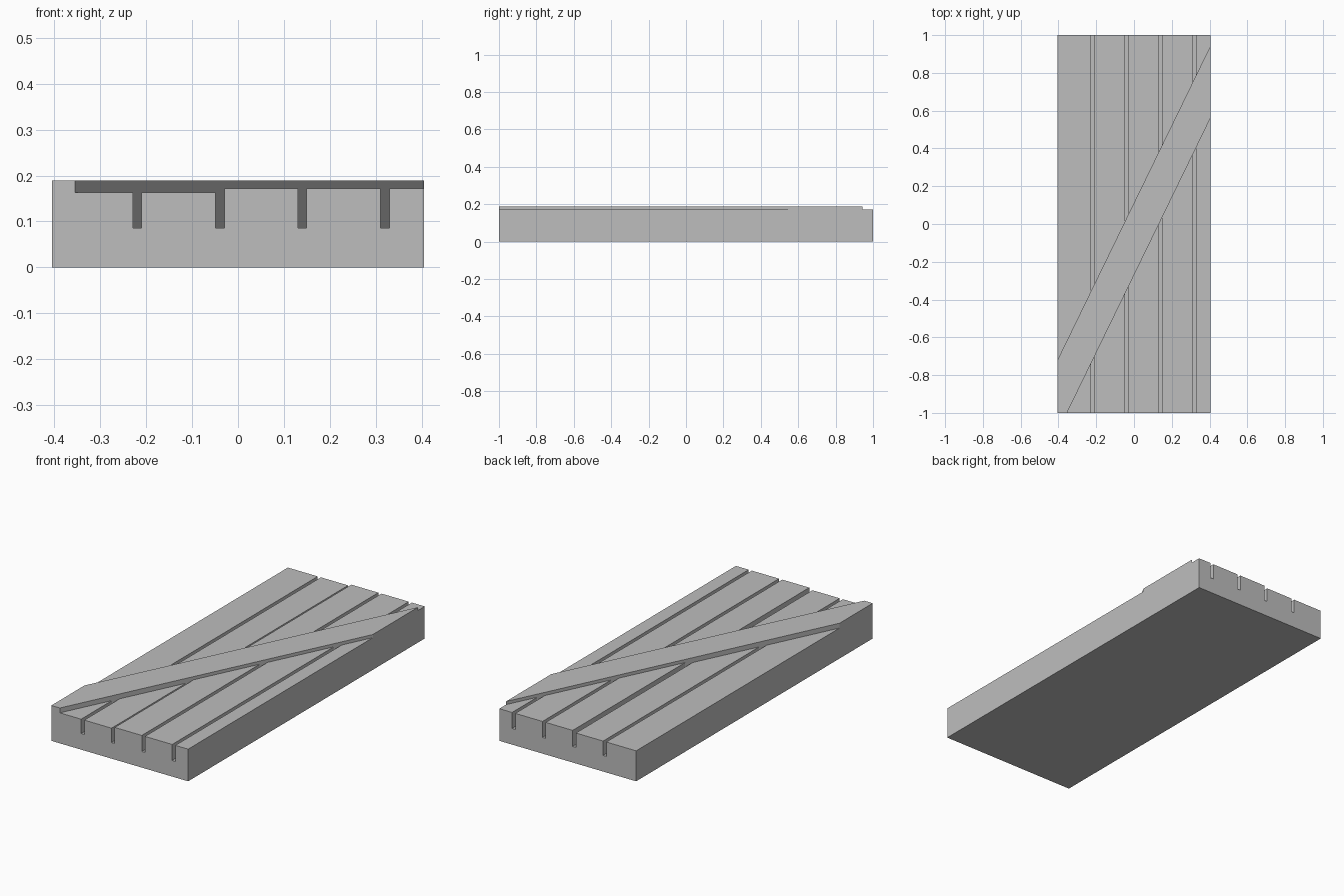
import bpy
import bmesh
from mathutils import Vector

cube = bpy.data.objects.get("Cube")
if cube:
    bpy.data.objects.remove(cube, do_unlink=True)

HALF_W, HALF_L, TOP = 0.405, 1.0, 0.189
LOW, HIGH, FLOOR = 0.163, 0.172, 0.086    # left panels, right panels, groove floor
GROOVES = [-0.219, -0.039, 0.14, 0.32]
GROOVE_HALF = 0.0095

grey = bpy.data.materials.new("plain grey")
grey.use_nodes = True
colour = (0.515, 0.515, 0.515, 1)
grey.diffuse_color = colour
grey.node_tree.nodes["Principled BSDF"].inputs["Base Color"].default_value = colour


def prism(name, points, direction):
    """Extrude a closed outline along a direction into a solid object."""
    bm = bmesh.new()
    face = bm.faces.new([bm.verts.new(p) for p in points])
    ext = bmesh.ops.extrude_face_region(bm, geom=[face])
    moved = [v for v in ext["geom"] if isinstance(v, bmesh.types.BMVert)]
    bmesh.ops.translate(bm, verts=moved, vec=Vector(direction))
    bmesh.ops.recalc_face_normals(bm, faces=bm.faces)
    mesh = bpy.data.meshes.new(name)
    bm.to_mesh(mesh)
    bm.free()
    mesh.materials.append(grey)
    obj = bpy.data.objects.new(name, mesh)
    bpy.context.collection.objects.link(obj)
    return obj


def subtract(target, cutter):
    """Cut one solid from another and discard the cutter."""
    cutter.hide_render = True
    mod = target.modifiers.new("cut", "BOOLEAN")
    mod.operation, mod.solver, mod.object = "DIFFERENCE", "EXACT", cutter
    bpy.context.view_layer.update()
    result = target.evaluated_get(bpy.context.evaluated_depsgraph_get())
    mesh = bpy.data.meshes.new_from_object(result)
    target.modifiers.clear()
    target.data = mesh
    bpy.data.objects.remove(cutter, do_unlink=True)


# Solid slab
slab = prism("grooved_slab",
             [(-HALF_W, -HALF_L, 0), (HALF_W, -HALF_L, 0),
              (HALF_W, HALF_L, 0), (-HALF_W, HALF_L, 0)], (0, 0, TOP))

# Comb-shaped cutter: sunken panels with four deep grooves
profile = [(-0.5, 0.3), (-0.5, LOW)]
for i, x in enumerate(GROOVES):
    before = LOW if i < 2 else HIGH
    after = LOW if i < 1 else HIGH
    a, b = x - GROOVE_HALF, x + GROOVE_HALF
    profile += [(a, before), (a, FLOOR), (b, FLOOR), (b, after)]
profile += [(0.5, HIGH), (0.5, 0.3)]
comb = prism("panel_cutter", [(x, -1.2, z) for x, z in profile], (0, 2.4, 0))

# Raised diagonal brace, left standing across the panels
SLOPE = 2.054
lower, upper = -0.271, 0.112              # where the brace edges cross x = 0
band = [(x, x * SLOPE + c, 0) for x, c in
        [(-0.8, lower), (0.8, lower), (0.8, upper), (-0.8, upper)]]
brace = prism("brace_keeper", band, (0, 0, 0.5))

subtract(comb, brace)
subtract(slab, comb)
